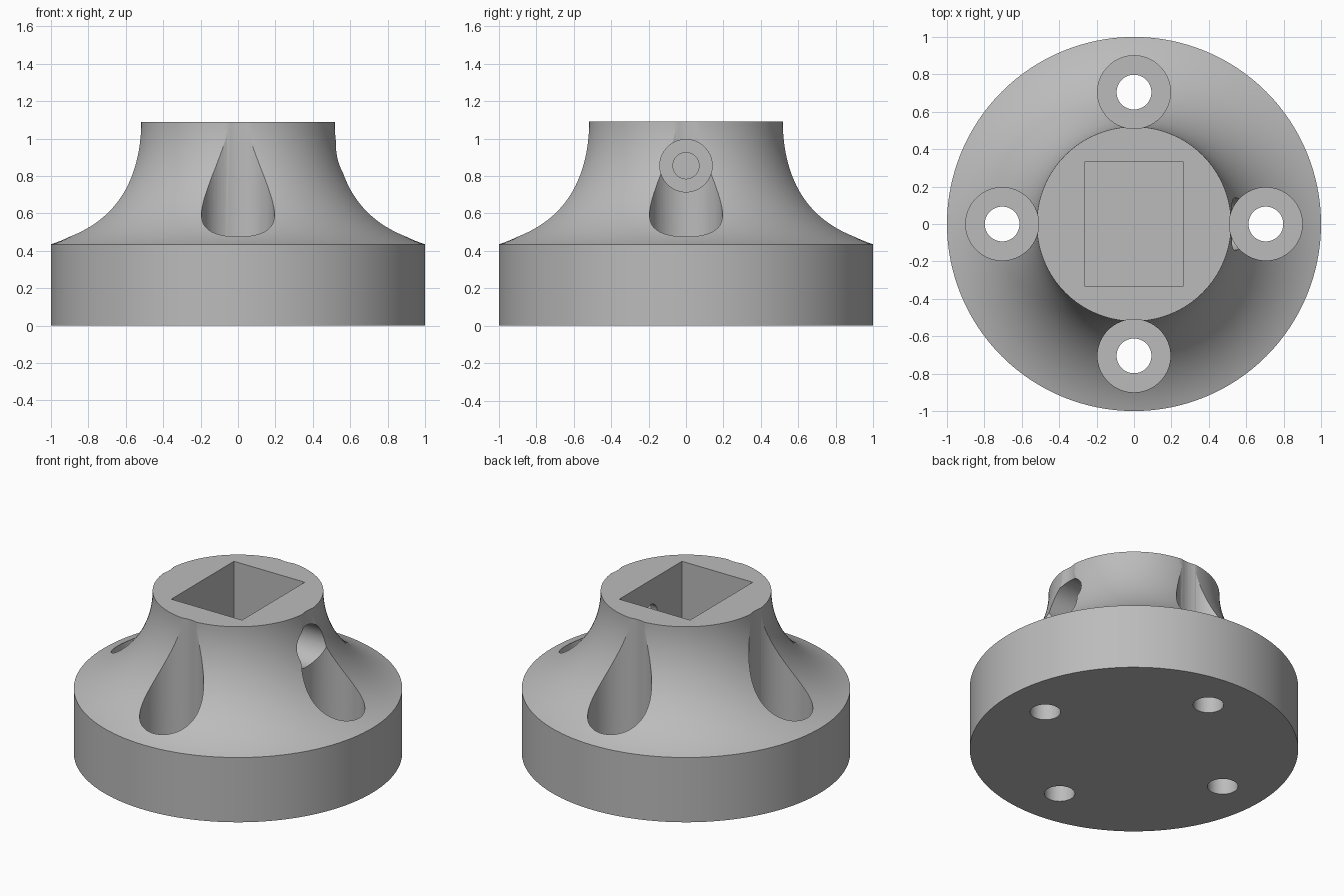
import bpy, bmesh, math
from mathutils import Matrix, Vector

cube = bpy.data.objects.get("Cube")
if cube:
    bpy.data.objects.remove(cube, do_unlink=True)

HEIGHT, RIM_Z, NECK_R = 1.09, 0.435, 0.52
FLARE_R = 0.687          # radius of the concave flare
BOLT_CIRCLE = 0.705

grey = bpy.data.materials.new("plain grey")
grey.use_nodes = True
colour = (0.5, 0.5, 0.5, 1)
grey.diffuse_color = colour
grey.node_tree.nodes["Principled BSDF"].inputs["Base Color"].default_value = colour


def make_object(name, bm):
    bmesh.ops.recalc_face_normals(bm, faces=bm.faces)
    mesh = bpy.data.meshes.new(name)
    bm.to_mesh(mesh)
    bm.free()
    mesh.materials.append(grey)
    obj = bpy.data.objects.new(name, mesh)
    bpy.context.collection.objects.link(obj)
    return obj


def lathe(name, profile, steps=128):
    bm = bmesh.new()
    verts = [bm.verts.new((r, 0, z)) for r, z in profile]
    edges = [bm.edges.new(pair) for pair in zip(verts, verts[1:])]
    bmesh.ops.spin(bm, geom=verts + edges, cent=(0, 0, 0), axis=(0, 0, 1),
                   angle=math.tau, steps=steps)
    bmesh.ops.remove_doubles(bm, verts=bm.verts, dist=1e-5)
    return make_object(name, bm)


def cylinder(name, radius, start, end, segments=64):
    start, end = Vector(start), Vector(end)
    axis = end - start
    matrix = (Matrix.Translation((start + end) / 2)
              @ axis.to_track_quat('Z', 'Y').to_matrix().to_4x4())
    bm = bmesh.new()
    bmesh.ops.create_cone(bm, cap_ends=True, segments=segments, radius1=radius,
                          radius2=radius, depth=axis.length, matrix=matrix)
    return make_object(name, bm)


def box(name, low, high):
    low, high = Vector(low), Vector(high)
    bm = bmesh.new()
    bmesh.ops.create_cube(bm, size=1, matrix=Matrix.Translation((low + high) / 2)
                          @ Matrix.Diagonal((*(high - low), 1)))
    return make_object(name, bm)


# Round base with a concave flare up to the neck
profile = [(0, 0), (1, 0), (1, RIM_Z)]
sweep = math.asin((HEIGHT - RIM_Z) / FLARE_R)
for i in range(1, 33):
    a = sweep * (1 - i / 32)
    profile.append((NECK_R + FLARE_R * (1 - math.cos(a)),
                    HEIGHT - FLARE_R * math.sin(a)))
profile.append((0, HEIGHT))
hub = lathe("flanged_hub", profile)

# Four counterbored bolt holes
cutters = []
for i in range(4):
    x = BOLT_CIRCLE * math.cos(i * math.pi / 2)
    y = BOLT_CIRCLE * math.sin(i * math.pi / 2)
    cutters.append(cylinder("bolt_counterbore", 0.195, (x, y, 0.22), (x, y, 1.3)))
    cutters.append(cylinder("bolt_hole", 0.093, (x, y, -0.2), (x, y, 0.5)))

# Rectangular socket in the neck, and the set screw bore on one side
cutters.append(box("socket", (-0.263, -0.333, 0.44), (0.263, 0.333, 1.3)))
cutters.append(cylinder("screw_counterbore", 0.14, (0.31, 0, 0.855), (0.9, 0, 0.855)))
cutters.append(cylinder("screw_hole", 0.07, (0.1, 0, 0.855), (0.5, 0, 0.855)))

bpy.ops.object.select_all(action='DESELECT')
bpy.context.view_layer.objects.active = hub
hub.select_set(True)
for cutter in cutters:
    cutter.hide_render = True
    mod = hub.modifiers.new("cut", 'BOOLEAN')
    mod.operation = 'DIFFERENCE'
    mod.solver = 'EXACT'
    mod.object = cutter
    bpy.ops.object.modifier_apply(modifier=mod.name)
    bpy.data.objects.remove(cutter, do_unlink=True)

bpy.ops.object.shade_smooth_by_angle(angle=math.radians(25))
